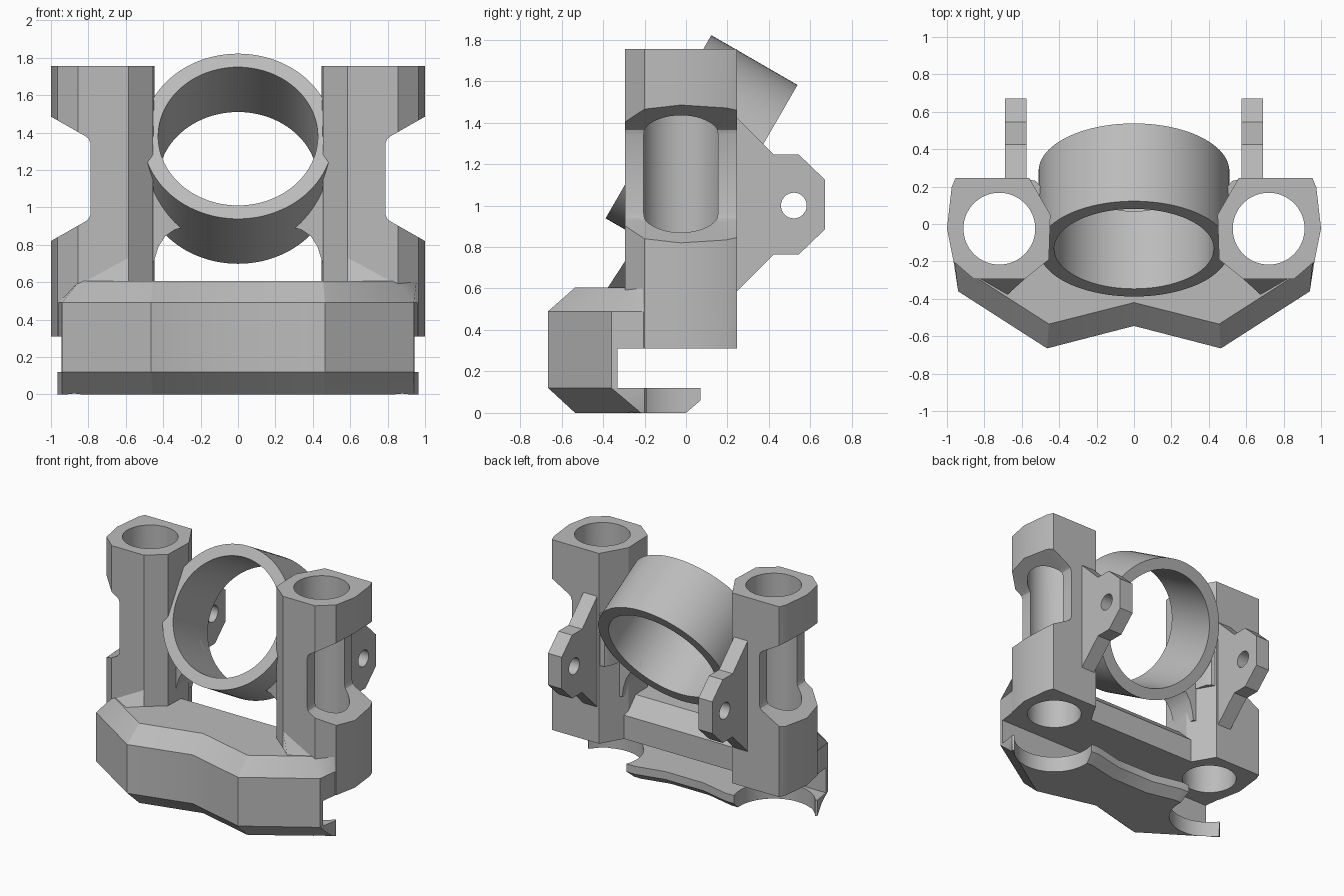
import bpy, bmesh, math
from mathutils import Matrix, Vector

cube = bpy.data.objects.get("Cube")
if cube:
    bpy.data.objects.remove(cube, do_unlink=True)

grey = bpy.data.materials.new("plain grey")
grey.use_nodes = True
grey.diffuse_color = (0.5, 0.5, 0.5, 1)
grey.node_tree.nodes["Principled BSDF"].inputs["Base Color"].default_value = (0.5, 0.5, 0.5, 1)


def skin(name, loops):
    """Closed solid through a stack of equal-length point loops."""
    bm = bmesh.new()
    rings = [[bm.verts.new(p) for p in loop] for loop in loops]
    n = len(rings[0])
    bm.faces.new(rings[0])
    bm.faces.new(rings[-1])
    for a, b in zip(rings, rings[1:]):
        for i in range(n):
            j = (i + 1) % n
            bm.faces.new((a[i], a[j], b[j], b[i]))
    bmesh.ops.recalc_face_normals(bm, faces=bm.faces)
    mesh = bpy.data.meshes.new(name)
    bm.to_mesh(mesh)
    bm.free()
    mesh.materials.append(grey)
    obj = bpy.data.objects.new(name, mesh)
    bpy.context.collection.objects.link(obj)
    return obj


def prism(name, outline, axis, start, end):
    place = {"x": lambda u, v, t: (t, u, v),
             "y": lambda u, v, t: (u, t, v),
             "z": lambda u, v, t: (u, v, t)}[axis]
    return skin(name, [[place(u, v, t) for u, v in outline] for t in (start, end)])


def rod(name, u, v, radius, axis, start, end, sides=64):
    angles = [2 * math.pi * i / sides for i in range(sides)]
    return prism(name, [(u + radius * math.cos(a), v + radius * math.sin(a)) for a in angles],
                 axis, start, end)


def symmetric_loft(name, sections):
    """Sections are (z, half outline), the half starting and ending on x = 0."""
    return skin(name, [[(x, y, z) for x, y in half] +
                       [(-x, y, z) for x, y in reversed(half[1:-1])]
                       for z, half in sections])


def activate(obj):
    bpy.ops.object.select_all(action="DESELECT")
    obj.select_set(True)
    bpy.context.view_layer.objects.active = obj


def combine(obj, other, operation="DIFFERENCE", keep=False):
    mod = obj.modifiers.new("combine", "BOOLEAN")
    mod.operation, mod.solver, mod.object = operation, "EXACT", other
    activate(obj)
    bpy.ops.object.modifier_apply(modifier=mod.name)
    if not keep:
        bpy.data.objects.remove(other, do_unlink=True)


def mirror(obj):
    mod = obj.modifiers.new("mirror", "MIRROR")
    activate(obj)
    bpy.ops.object.modifier_apply(modifier=mod.name)
    return obj


def finish(obj):
    activate(obj)
    bpy.ops.object.shade_smooth_by_angle(angle=math.radians(30))


BORE = (0.72, -0.025)

# Faceted towers
tower = prism("towers", [(0.56, 0.245), (0.955, 0.245), (0.975, 0.195), (1.0, -0.025),
                         (0.965, -0.2), (0.855, -0.295), (0.585, -0.295), (0.455, -0.19),
                         (0.447, 0.05)], "z", 0.31, 1.755)

# Wedge gussets at the foot of each tower
gusset = skin("gussets", [[(0.585, -0.28, 0.56), (0.585, -0.295, 0.73), (0.585, -0.294, 0.56)],
                          [(0.855, -0.28, 0.56), (0.855, -0.295, 0.585), (0.68, -0.38, 0.6)]])

# Side windows with sloped ends
window = prism("window cutter", [(1.1, 0.765), (1.0, 0.82), (0.815, 0.925), (0.797, 0.94),
                                 (0.788, 0.965), (0.788, 1.34), (0.797, 1.365), (0.815, 1.38),
                                 (1.0, 1.485), (1.1, 1.54)], "y", -0.6, 0.6)
combine(tower, window)
combine(tower, rod("bore cutter", *BORE, 0.192, "z", 0, 2))
mirror(tower)
mirror(gusset)

# Mounting ears behind the towers
ear = prism("mounting_ears", [(0.225, 0.565), (0.425, 0.765), (0.545, 0.765), (0.67, 0.885),
                              (0.67, 1.125), (0.545, 1.245), (0.425, 1.245), (0.225, 1.445)],
            "x", 0.575, 0.69)
combine(ear, rod("ear hole cutter", 0.52, 1.0, 0.062, "x", 0.4, 0.9, 32))
mirror(ear)

# Crossbar with bevelled top and an undercut behind the front wall
lower = [(0, -0.545), (0.465, -0.665), (0.94, -0.36), (0.96, -0.2), (0.6, 0.08), (0, 0.08)]
upper = [(0, -0.42), (0.455, -0.535), (0.85, -0.282), (0.955, -0.205), (0.6, -0.04), (0, -0.04)]
bar = symmetric_loft("crossbar", [(0.12, lower), (0.49, lower), (0.605, upper)])
combine(bar, prism("undercut cutter", [(-0.33, 0), (1, 0), (1, 0.31), (-0.33, 0.31)],
                   "x", -1.2, 1.2))
for side in (-1, 1):
    combine(bar, rod("bore cutter", side * BORE[0], BORE[1], 0.192, "z", 0, 2))

# Bottom lip, bevelled below and scooped around each bore
lip_top = [(0, -0.545), (0.465, -0.665), (0.94, -0.36), (0.965, -0.2), (0.6, 0.07),
           (0.38, 0.07), (0.16, 0.02), (0, 0.02)]
lip_low = [(0, -0.42), (0.455, -0.535), (0.94, -0.217), (0.965, -0.2), (0.6, 0.0),
           (0.38, 0.0), (0.16, -0.05), (0, -0.05)]
middle = [((a + c) / 2, (b + d) / 2 if b < -0.1 else b)
          for (a, b), (c, d) in zip(lip_top, lip_low)]
lip = symmetric_loft("bottom_lip", [(0, lip_low), (0.06, middle), (0.12, lip_top)])
for side in (-1, 1):
    combine(lip, rod("scoop cutter", side * BORE[0], BORE[1], 0.285, "z", -0.2, 0.3))

# Tilted ring
tilt = Matrix.Translation(Vector((0, 0.075, 1.26))) @ Matrix.Rotation(math.radians(-30), 4, "X")
ring = rod("tilted_ring", 0, 0, 0.51, "y", -0.24, 0.24, 96)
hole = rod("ring cutter", 0, 0, 0.427, "y", -0.6, 0.6, 96)
for part in (ring, hole):
    part.data.transform(tilt)
combine(ring, hole, keep=True)

# Curved webs joining the ring to the towers
web = prism("ring_webs", [(0.46, 0.64), (0.447, 0.72), (0.425, 0.79), (0.39, 0.845),
                          (0.34, 0.88), (0.3, 0.89), (0.36, 1.0), (0.44, 1.1), (0.5, 1.1),
                          (0.5, 0.64)], "y", -0.1, 0.11)
combine(web, hole)
mirror(web)
corner = mirror(prism("corner_webs", [(0.46, 0.04), (0.5, 0.2), (0.525, 0.23), (0.57, 0.24),
                                      (0.56, 0.1)], "z", 0.9, 1.3))

for part in (tower, gusset, ear, bar, lip, ring, web, corner):
    finish(part)
